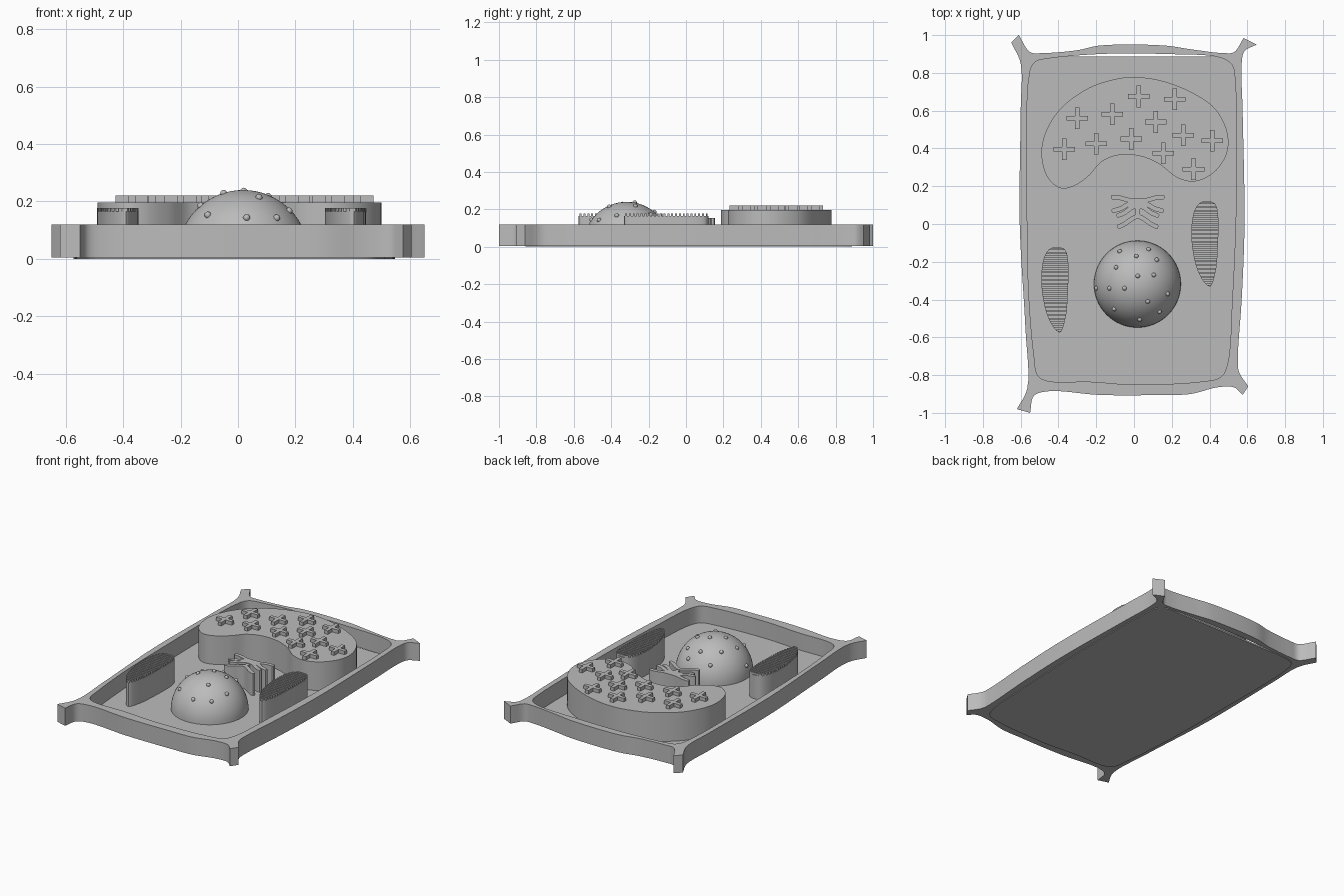
import bpy, bmesh, math
from mathutils import Vector

default_cube = bpy.data.objects.get("Cube")
if default_cube:
    bpy.data.objects.remove(default_cube, do_unlink=True)

GREY = (0.5, 0.5, 0.5, 1)
grey = bpy.data.materials.new("plain grey")
grey.use_nodes = True
grey.diffuse_color = GREY
grey.node_tree.nodes["Principled BSDF"].inputs["Base Color"].default_value = GREY


def smooth_path(points, closed=True, steps=6):
    """Centripetal spline through 2D points."""
    pts = [Vector(p) for p in points]
    count = len(pts)
    if closed:
        ring = [pts[-1]] + pts + pts[:2]
    else:
        ring = [2 * pts[0] - pts[1]] + pts + [2 * pts[-1] - pts[-2]]
    path = []
    for i in range(count if closed else count - 1):
        a, b, c, d = ring[i:i + 4]
        ta = 0
        tb = ta + math.sqrt((b - a).length)
        tc = tb + math.sqrt((c - b).length)
        td = tc + math.sqrt((d - c).length)
        for k in range(steps):
            t = tb + (tc - tb) * k / steps
            ab = a.lerp(b, (t - ta) / (tb - ta))
            bc = b.lerp(c, (t - tb) / (tc - tb))
            cd = c.lerp(d, (t - tc) / (td - tc))
            abc = ab.lerp(bc, (t - ta) / (tc - ta))
            bcd = bc.lerp(cd, (t - tb) / (td - tb))
            path.append(abc.lerp(bcd, (t - tb) / (tc - tb)))
    if not closed:
        path.append(pts[-1])
    return path


def finish(bm, name, angle=30):
    bmesh.ops.recalc_face_normals(bm, faces=bm.faces)
    mesh = bpy.data.meshes.new(name)
    bm.to_mesh(mesh)
    bm.free()
    mesh.materials.append(grey)
    obj = bpy.data.objects.new(name, mesh)
    bpy.context.collection.objects.link(obj)
    bpy.ops.object.select_all(action='DESELECT')
    obj.select_set(True)
    bpy.context.view_layer.objects.active = obj
    bpy.ops.object.shade_smooth_by_angle(angle=math.radians(angle))
    return obj


def add_prism(bm, loops, bottom, top):
    """Extrude an outline; any further loops become holes."""
    edges = []
    for loop in loops:
        verts = [bm.verts.new((p[0], p[1], bottom)) for p in loop]
        if len(loops) == 1:
            faces = [bm.faces.new(verts)]
        else:
            edges += [bm.edges.new((verts[i - 1], verts[i])) for i in range(len(verts))]
    if edges:
        filled = bmesh.ops.triangle_fill(bm, edges=edges, use_beauty=True)
        faces = [g for g in filled["geom"] if isinstance(g, bmesh.types.BMFace)]
    extruded = bmesh.ops.extrude_face_region(bm, geom=faces, use_keep_orig=True)
    raised = [g for g in extruded["geom"] if isinstance(g, bmesh.types.BMVert)]
    bmesh.ops.translate(bm, verts=raised, vec=(0, 0, top - bottom))


def prism(name, loops, bottom, top):
    bm = bmesh.new()
    add_prism(bm, loops, bottom, top)
    return finish(bm, name)


# Cell wall: four wavy sides meeting in flared, cut-off corners
left_side = [(-.65, .96), (-.6, .85), (-.6, .6), (-.605, 0), (-.575, -.55),
             (-.565, -.87), (-.62, -.98)]
front_side = [(-.55, -1), (-.53, -.91), (-.45, -.885), (-.18, -.905), (.15, -.905),
              (.3, -.9), (.44, -.865), (.53, -.865), (.575, -.905)]
right_side = [(.605, -.86), (.555, -.78), (.55, -.7), (.57, -.4), (.585, 0),
              (.575, .6), (.57, .85), (.585, .915), (.65, .95)]
back_side = [(.58, .985), (.53, .91), (.47, .905), (.3, .925), (.16, .945),
             (-.18, .945), (-.3, .92), (-.48, .905), (-.55, .91), (-.61, 1)]
outer = []
for side in (left_side, front_side, right_side, back_side):
    outer += smooth_path(side, closed=False)
inner = smooth_path([(-.55, .81), (-.52, .86), (-.46, .875), (-.18, .9), (.16, .9),
                     (.46, .88), (.52, .84), (.535, .76), (.54, .1), (.52, -.4),
                     (.495, -.74), (.46, -.81), (.35, -.835), (0, -.85), (-.23, -.835),
                     (-.46, -.83), (-.51, -.8), (-.53, -.69), (-.555, -.4), (-.565, 0)])
prism("cell_wall", [outer, inner], .005, .12)

# Floor plate, cut straight at the back so a thin slit stays open
floor = [(p.x * 1.008, min(p.y * 1.008, .887)) for p in inner]
prism("floor_plate", [floor], 0, .01)

# Large kidney-shaped body
kidney = smooth_path([(-.49, .37), (-.47, .48), (-.39, .61), (-.24, .72), (-.1, .767),
                      (0, .778), (.14, .76), (.3, .7), (.43, .61), (.495, .48),
                      (.49, .37), (.42, .27), (.32, .225), (.23, .245), (.13, .32),
                      (.03, .36), (-.08, .365), (-.17, .33), (-.24, .255),
                      (-.32, .2), (-.39, .19), (-.46, .25)])
prism("kidney_body", [kidney], .005, .197)

# Plus-shaped studs on the kidney body
LONG, THIN = .057, .012
quarter = [Vector((LONG, -THIN)), Vector((LONG, THIN)), Vector((THIN, THIN))]
bm = bmesh.new()
for x, y in [(.025, .675), (.215, .66), (-.3, .56), (-.115, .58), (.115, .54),
             (-.2, .425), (-.015, .45), (.26, .47), (.415, .44), (-.37, .395),
             (.155, .375), (.315, .29)]:
    cross = []
    for turn in range(4):
        for p in quarter:
            for _ in range(turn):
                p = Vector((-p.y, p.x))
            cross.append(p + Vector((x, y)))
    add_prism(bm, [cross], .19, .22)
finish(bm, "plus_studs")

# Two upright ribbed pods, the same shape at two places
pod = smooth_path([(-.42, -.122), (-.37, -.132), (-.352, -.17), (-.352, -.4),
                   (-.363, -.5), (-.39, -.573), (-.415, -.56), (-.457, -.49),
                   (-.485, -.37), (-.49, -.265), (-.475, -.175), (-.45, -.135)])


def span_at(loop, y):
    """Left and right x of an outline at one y."""
    hits = []
    for a, b in zip(loop, loop[1:] + loop[:1]):
        if (a.y - y) * (b.y - y) < 0:
            hits.append(a.x + (b.x - a.x) * (y - a.y) / (b.y - a.y))
    return min(hits), max(hits)


for name, shift in (("right_pod", Vector((0, 0))), ("left_pod", Vector((.794, .243)))):
    loop = [p + shift for p in pod]
    prism(name, [loop], .005, .165)
    low, high = min(p.y for p in loop), max(p.y for p in loop)
    ribs = 22
    pitch = (high - low) / ribs
    bm = bmesh.new()
    for i in range(ribs):
        y0, y1 = low + pitch * (i + .25), low + pitch * (i + .75)
        (l0, r0), (l1, r1) = span_at(loop, y0), span_at(loop, y1)
        add_prism(bm, [[(l0, y0), (r0, y0), (r1, y1), (l1, y1)]], .16, .177)
    finish(bm, name + "_ribs")

# Stack of folded sheets, each mirrored about its own middle
MIDDLE, HALF = .02, .012
folds = [[(0, .125), (.05, .127), (.1, .14), (.142, .143)],
         [(0, .108), (.04, .108), (.09, .082), (.138, .068)],
         [(0, .092), (.03, .088), (.07, .06), (.112, .042)],
         [(0, .04), (.03, .028), (.07, 0), (.108, -.018)]]
bm = bmesh.new()
for fold in folds:
    mirrored = [(-x, y) for x, y in reversed(fold[1:])]
    line = smooth_path(mirrored + fold, closed=False)
    upper, lower = [], []
    for i, p in enumerate(line):
        along = (line[min(i + 1, len(line) - 1)] - line[max(i - 1, 0)]).normalized()
        edge = min(i, len(line) - 1 - i)
        side = Vector((-along.y, along.x)) * HALF * (.6 if edge == 0 else 1)
        centre = p + Vector((MIDDLE, 0))
        upper.append(centre + side)
        lower.append(centre - side)
    add_prism(bm, [lower + upper[::-1]], .005, .153)
# Web joining the upper sheets at the middle
add_prism(bm, [[(MIDDLE - HALF, .03), (MIDDLE + HALF, .03),
                (MIDDLE + HALF, .12), (MIDDLE - HALF, .12)]], .005, .15)
finish(bm, "folded_sheets")

# Dome: upper half of a sphere
RADIUS, BASE = .23, .01
centre = Vector((.018, -.318, BASE))
bm = bmesh.new()
bmesh.ops.create_uvsphere(bm, u_segments=64, v_segments=32, radius=RADIUS)
bmesh.ops.bisect_plane(bm, geom=bm.verts[:] + bm.edges[:] + bm.faces[:],
                       plane_co=(0, 0, 0), plane_no=(0, 0, 1), clear_inner=True)
bmesh.ops.translate(bm, verts=bm.verts, vec=centre)
finish(bm, "dome")

# Small round bumps sitting on the dome
bm = bmesh.new()
for x, y in [(.013, -.17), (.077, -.135), (-.075, -.145), (.12, -.19), (-.095, -.23),
             (.02, -.275), (.105, -.27), (-.198, -.34), (-.13, -.34), (-.05, -.34),
             (.073, -.41), (.178, -.37), (-.105, -.45), (.135, -.465), (.03, -.505)]:
    flat = Vector((x, y, BASE)) - centre
    rise = math.sqrt(max(RADIUS ** 2 - flat.length_squared, 0))
    bump = bmesh.ops.create_uvsphere(bm, u_segments=16, v_segments=10, radius=.012)
    bmesh.ops.translate(bm, verts=bump["verts"], vec=(x, y, BASE + rise))
finish(bm, "dome_bumps", 40)
